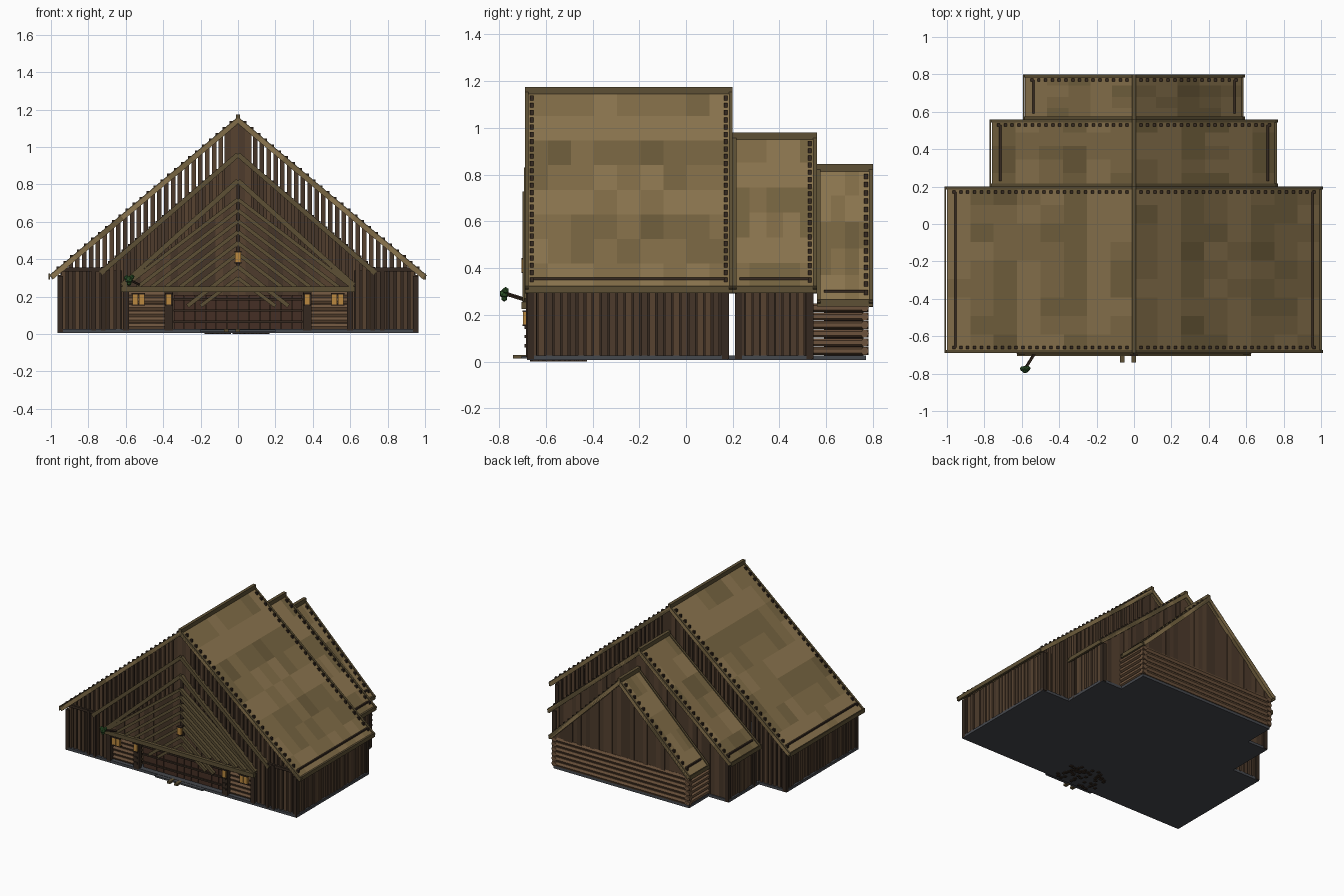
import bpy, bmesh, math, random
from mathutils import Vector

if "Cube" in bpy.data.objects:
    bpy.data.objects.remove(bpy.data.objects["Cube"])
random.seed(4)

def mat(name, c):
    m = bpy.data.materials.new(name)
    m.diffuse_color = (*c, 1)
    m.use_nodes = True
    m.node_tree.nodes["Principled BSDF"].inputs["Base Color"].default_value = m.diffuse_color
    return m

ROOF = [mat("thatch_%d" % i, c) for i, c in enumerate(
    [(.27, .185, .08), (.225, .155, .065), (.185, .13, .053), (.15, .105, .043)])]
WOOD = [mat("plank_%d" % i, c) for i, c in enumerate(
    [(.095, .055, .03), (.075, .044, .025), (.06, .036, .021)])]
LOG = [mat("log", (.15, .085, .045))]
DARK = [mat("dark_timber", (.035, .022, .014))]
TRIM = [mat("trim", (.11, .08, .035))]
DOOR = [mat("door_wood", (.06, .028, .018))]
STONE = [mat("stone", (.06, .065, .075))]
GLOW = [mat("lantern_glow", (.5, .25, .05))]
LEAF = [mat("leaf", (.03, .1, .025))]

class Part:
    """Collects blocks, beams and logs into one named object."""
    def __init__(self, name, mats):
        self.name, self.mats, self.bm = name, mats, bmesh.new()

    def hexa(self, pts):
        v = [self.bm.verts.new(p) for p in pts]
        k = random.randrange(len(self.mats))
        for f in ((3, 2, 1, 0), (4, 5, 6, 7), (0, 1, 5, 4), (1, 2, 6, 5), (2, 3, 7, 6), (3, 0, 4, 7)):
            self.bm.faces.new([v[i] for i in f]).material_index = k

    def box(self, x0, x1, y0, y1, z0, z1):
        self.plank(x0, x1, y0, y1, z0, z0, z1, z1)

    def plank(self, x0, x1, y0, y1, za, zb, ta, tb):
        # upright board whose bottom (za, zb) and top (ta, tb) may slope along x
        self.hexa([(x0, y0, za), (x1, y0, zb), (x1, y1, zb), (x0, y1, za),
                   (x0, y0, ta), (x1, y0, tb), (x1, y1, tb), (x0, y1, ta)])

    def beam(self, p, q, w, d, sides=4):
        # bar from p to q
        p, q = Vector(p), Vector(q)
        a = (q - p).normalized()
        s = a.cross(Vector((0, 1, 0)))
        s = s.normalized() if s.length > .01 else Vector((1, 0, 0))
        t = s.cross(a)
        rings = []
        for c in (p, q):
            ring = []
            for i in range(sides):
                g = 2 * math.pi * (i + .5) / sides
                ring.append(self.bm.verts.new(c + (s * math.cos(g) * w + t * math.sin(g) * d) * .5 / math.cos(math.pi / sides)))
            rings.append(ring)
        for i in range(sides):
            j = (i + 1) % sides
            self.bm.faces.new((rings[0][i], rings[0][j], rings[1][j], rings[1][i]))
        self.bm.faces.new(rings[0][::-1])
        self.bm.faces.new(rings[1])

    def chevron(self, x, zt, zb, y, w, d):
        for s in (-1, 1):
            self.beam((0, y, zt), (s * x, y, zb), w, d)

    def done(self):
        bmesh.ops.recalc_face_normals(self.bm, faces=self.bm.faces)
        me = bpy.data.meshes.new(self.name)
        self.bm.to_mesh(me)
        for m in self.mats:
            me.materials.append(m)
        ob = bpy.data.objects.new(self.name, me)
        bpy.context.collection.objects.link(ob)
        return ob

# Halls: name, roof half width, apex, eave z, y front, y back, wall half width, columns, rows
HALLS = [("main", 1.0, 1.155, .315, -.69, .20, .95, 8, 9),
         ("middle", .76, .96, .315, .20, .56, .72, 6, 5),
         ("rear", .582, .825, .257, .56, .80, .55, 5, 4)]

def roof_z(h, x):
    return h[2] - abs(x) * (h[2] - h[3]) / h[1]

for h in HALLS:
    name, W, top, eave, y0, y1, ww, nc, nr = h
    # Roof: patchwork sheet given thickness
    r = Part(name + "_roof", ROOF)
    for s in (-1, 1):
        for i in range(nc):
            for j in range(nr):
                xa, xb = s * W * i / nc, s * W * (i + 1) / nc
                ya, yb = y0 + (y1 - y0) * j / nr, y0 + (y1 - y0) * (j + 1) / nr
                za, zb = roof_z(h, xa), roof_z(h, xb)
                f = r.bm.faces.new([r.bm.verts.new(p) for p in
                                    ((xa, ya, za), (xb, ya, zb), (xb, yb, zb), (xa, yb, za))])
                f.material_index = min(3, max(0, (i * 5 + 1) % 3 + random.choice((-1, 0, 0, 1))))
    bmesh.ops.remove_doubles(r.bm, verts=r.bm.verts, dist=1e-4)
    so = r.done().modifiers.new("thickness", 'SOLIDIFY')
    so.thickness, so.offset = .024, -1
    # Ridge cap, rake boards and eave boards
    t = Part(name + "_roof_trim", TRIM)
    t.box(-.012, .012, y0, y1, top - .015, top + .02)
    for y in (y0 + .008, y1 - .008):
        t.chevron(W, top - .012, eave - .012, y, .03, .016)
    for s in (-1, 1):
        t.box(s * W - .012, s * W + .004 * s, y0, y1, eave - .022, eave + .008)
    t.done()
    # Pegs along the rakes, batten along the eaves
    p = Part(name + "_roof_pegs", DARK)
    n = int(W / .036)
    for s in (-1, 1):
        for k in range(1, n):
            x = s * W * k / n
            for y in ((y0 + .03, y1 - .03) if name == "main" else (y1 - .03,)):
                z = roof_z(h, x)
                p.box(x - .008, x + .008, y - .008, y + .008, z - .012, z + .014)
        x = s * (W - .045)
        p.beam((x, y0 + .03, roof_z(h, x)), (x, y1 - .03, roof_z(h, x)), .012, .012)
    p.done()
    # Gable planks, front (main only) and back; main gable has gaps outside the middle roof
    g = Part(name + "_gable_planks", WOOD)
    N = 2 * round(ww / .036)
    st = 2 * ww / N
    for k in range(N):
        xa, xb = -ww + k * st, -ww + (k + 1) * st
        gap = .006 if abs(xa + xb) / 2 > .08 and name == "main" else 0
        xa, xb = xa + gap, xb - gap
        m = random.uniform(0, .008)
        ta, tb = roof_z(h, xa) - .028, roof_z(h, xb) - .028
        lo = .24 if name == "rear" else .02
        if name == "main":
            ha, hb = (max(lo, .72 - .76 * abs(x)) if abs(xa + xb) / 2 < .62 else lo for x in (xa, xb))
            g.plank(xa, xb, y0 + .025 - m, y0 + .045, ha, hb, ta, tb)
        g.plank(xa, xb, y1 - .045, y1 - .03 + m, lo, lo, ta, tb)
    # Side wall planks
    if name != "rear":
        M = round((y1 - y0) / .034)
        for s in (-1, 1):
            for k in range(M - 1):
                ya = y0 + .02 + k * (y1 - y0 - .04) / (M - 1)
                o = ww + random.uniform(0, .012)
                a, b = sorted((s * (ww - .02), s * o))
                g.box(a, b, ya + .003, ya + .03, .02, .315)
    g.done()
    # Backing walls and corner posts
    c = Part(name + "_posts_and_lining", DARK)
    for s in (-1, 1):
        a, b = sorted((s * (ww - .025), s * (ww - .008)))
        c.box(a, b, y0 + .03, y1 - .04, .02, .3)
        for y in (y0 + .025, y1 - .03):
            if name != "rear":
                c.box(s * ww - .015, s * ww + .015, y - .015, y + .015, .01, .31)
    if name == "main":
        c.box(-ww, ww, y1 - .05, y1 - .042, .02, .34)
        c.box(-ww, -.62, y0 + .045, y0 + .052, .02, .34)
        c.box(.62, ww, y0 + .045, y0 + .052, .02, .34)
    c.done()

# Rear hall log walls, back and sides
lg = Part("rear_log_walls", LOG)
for k in range(6):
    z = .045 + k * .037
    lg.beam((-.575, .765, z), (.575, .765, z), .034, .03, 6)
    for s in (-1, 1):
        lg.beam((s * .555, .52, z), (s * .555, .782, z), .034, .03, 6)
lg.done()

# Stepped stone base, threshold and pebbles
b = Part("stone_base", STONE)
b.box(-.965, .965, -.68, .18, .006, .026)
b.box(-.735, .735, .18, .54, .006, .026)
b.box(-.565, .565, .54, .77, .006, .026)
b.box(-.2, .2, -.705, -.68, .012, .024)
b.done()
pb = Part("path_stones", DARK)
for k in range(60):
    x, y = random.uniform(-.17, .17), random.uniform(-.66, -.43)
    pb.box(x - .01, x + .01, y - .009, y + .009, 0, .008)
pb.done()
st = Part("door_stakes", TRIM)
for x in (-.062, -.002):
    st.box(x - .012, x + .012, -.74, -.68, .012, .028)
st.done()

# Solid inner gable lining following the middle roof line, set behind the porch
w = Part("porch_back_wall", WOOD)
for k in range(36):
    xa, xb = -.72 + k * .04, -.68 + k * .04
    d = random.uniform(0, .01)
    w.plank(xa, xb, -.60 - d, -.585, .02, .02, .95 - .865 * abs(xa), .95 - .865 * abs(xb))
w.done()

# Nested gable frames and porch rafters on the front
f = Part("front_gable_frames", TRIM)
f.chevron(.735, .96, .325, -.675, .026, .03)
f.chevron(.62, .82, .26, -.678, .026, .03)
for k in range(6):
    zt = .72 - k * .058
    f.chevron((zt - .25) / .765, zt, .25, -.685 + .004 * k, .02, .028)
f.box(-.625, .625, -.705, -.68, .225, .255)
f.chevron(.27, .36, .15, -.67, .022, .02)
f.chevron(.2, .30, .15, -.665, .02, .02)
f.done()
sp = Part("front_posts_and_rails", DARK)
sp.box(-.012, .012, -.675, -.65, .36, .82)
for s in (-1, 1):
    for x, hw in ((.37, .022), (.6, .016), (.72, .012), (.77, .012)):
        sp.box(s * x - hw, s * x + hw, -.685, -.65, .02, .24 if x < .65 else .35)
    a, c = sorted((s * .72, s * .95))
    sp.box(a, c, -.682, -.66, .335, .355)
    for z in (.06, .1, .14):
        sp.box(s * .37 - .012, s * .37 + .012, -.692, -.68, z, z + .014)
sp.done()

# Porch log walls, doors and lanterns
pl = Part("porch_log_walls", LOG)
for s in (-1, 1):
    for k in range(6):
        pl.beam((s * .36, -.64, .04 + k * .034), (s * .6, -.64, .04 + k * .034), .032, .03, 6)
pl.done()
dr = Part("double_door", DOOR)
for s in (-1, 1):
    for k in range(6):
        x = s * (.03 + k * .057)
        dr.box(x - .027, x + .027, -.64, -.61, .025, .21)
dr.done()
db = Part("door_bars", DARK)
for z in (.06, .12, .18):
    db.box(-.345, .345, -.65, -.635, z, z + .012)
db.done()
ln, lc = Part("lanterns", GLOW), Part("lantern_frames", DARK)
for x, y, z in [(s * x, -.69, .185) for s in (-1, 1) for x in (.37, .515, .55)] + [(0, -.695, .41)]:
    hw = .015
    ln.box(x - hw, x + hw, y - .008, y + .012, z - .026, z + .026)
    lc.box(x - hw - .004, x + hw + .004, y - .01, y + .014, z + .026, z + .034)
    lc.box(x - hw - .004, x + hw + .004, y - .01, y + .014, z - .032, z - .026)
ln.done(), lc.done()

# Hanging plant on a bracket
br = Part("plant_bracket", DARK)
br.beam((-.53, -.69, .265), (-.58, -.77, .29), .012, .012)
br.done()
lf = Part("plant_leaves", LEAF)
for dx, dy, dz, r in ((0, 0, 0, .022), (.015, .006, .014, .015), (-.014, .004, .012, .015), (0, 0, -.02, .014)):
    res = bmesh.ops.create_icosphere(lf.bm, subdivisions=1, radius=r)
    bmesh.ops.translate(lf.bm, verts=res["verts"], vec=(-.582 + dx, -.778 + dy, .29 + dz))
lf.done()
